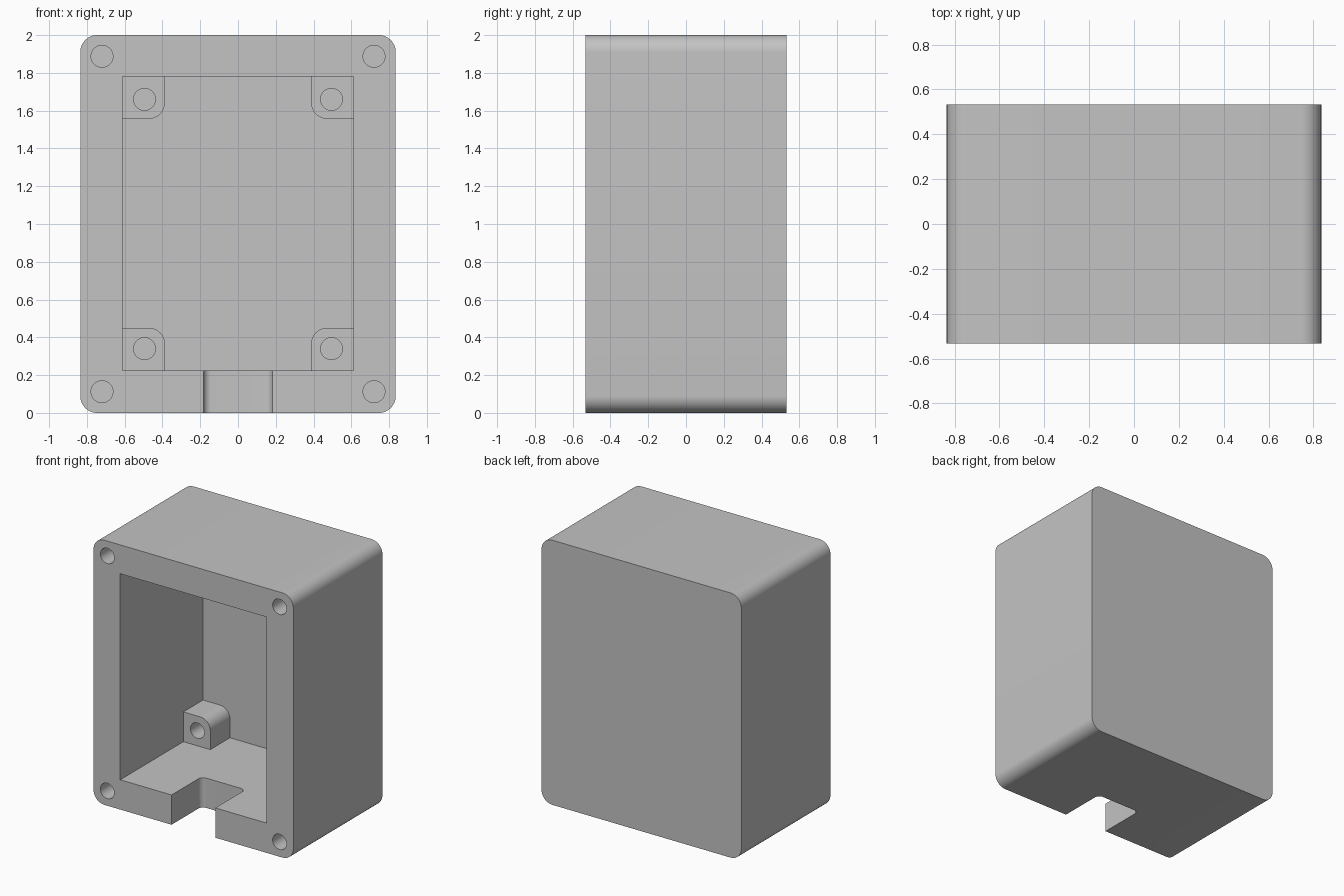
import bpy, bmesh, math
from mathutils import Vector

cube = bpy.data.objects.get("Cube")
if cube:
    bpy.data.objects.remove(cube, do_unlink=True)

# Single grey plastic
grey = bpy.data.materials.new("grey plastic")
grey.use_nodes = True
colour = (0.55, 0.55, 0.55, 1)
grey.diffuse_color = colour
grey.node_tree.nodes["Principled BSDF"].inputs["Base Color"].default_value = colour

HALF_W, HALF_D, HEIGHT = 0.835, 0.532, 2.0
CAV_X, CAV_LOW, CAV_HIGH = 0.612, 0.225, 1.782
CAV_BACK = HALF_D - 0.075
MID = HEIGHT / 2


def rounded_rect(x0, v0, x1, v1, radii, steps=12):
    """Outline with a radius per corner: low-left, low-right, high-right, high-left."""
    pts = []
    corners = [(x0, v0, 1, 1), (x1, v0, -1, 1), (x1, v1, -1, -1), (x0, v1, 1, -1)]
    for i, ((x, v, sx, sv), r) in enumerate(zip(corners, radii)):
        if r == 0:
            pts.append((x, v))
            continue
        for k in range(steps + 1):
            a = math.pi * (1 + i / 2) + math.pi / 2 * k / steps
            pts.append((x + sx * r + r * math.cos(a), v + sv * r + r * math.sin(a)))
    return pts


def circle(x, v, r, n=40):
    return [(x + r * math.cos(2 * math.pi * k / n), v + r * math.sin(2 * math.pi * k / n))
            for k in range(n)]


def prism(name, outline, start, end, axis="Y"):
    """Extrude an outline along Y (outline in x, z) or along Z (outline in x, y)."""
    bm = bmesh.new()
    place = (lambda u, v: (u, start, v)) if axis == "Y" else (lambda u, v: (u, v, start))
    face = bm.faces.new([bm.verts.new(place(u, v)) for u, v in outline])
    grown = bmesh.ops.extrude_face_region(bm, geom=[face])["geom"]
    move = Vector((0, end - start, 0)) if axis == "Y" else Vector((0, 0, end - start))
    bmesh.ops.translate(bm, verts=[g for g in grown if isinstance(g, bmesh.types.BMVert)], vec=move)
    bmesh.ops.recalc_face_normals(bm, faces=bm.faces)
    mesh = bpy.data.meshes.new(name)
    bm.to_mesh(mesh)
    bm.free()
    mesh.materials.append(grey)
    obj = bpy.data.objects.new(name, mesh)
    bpy.context.collection.objects.link(obj)
    return obj


def select(obj):
    bpy.ops.object.select_all(action="DESELECT")
    obj.select_set(True)
    bpy.context.view_layer.objects.active = obj


def cut(obj, cutter):
    cutter.hide_render = True
    select(obj)
    mod = obj.modifiers.new("cut", "BOOLEAN")
    mod.operation, mod.solver, mod.object = "DIFFERENCE", "EXACT", cutter
    bpy.ops.object.modifier_apply(modifier=mod.name)
    bpy.data.objects.remove(cutter, do_unlink=True)


def smooth(obj):
    select(obj)
    bpy.ops.object.shade_smooth_by_angle(angle=math.radians(30))


# Housing with rounded long edges, open at the front
housing = prism("housing", rounded_rect(-HALF_W, 0, HALF_W, HEIGHT, [0.09] * 4), -HALF_D, HALF_D)
cut(housing, prism("cavity_cutter",
                   rounded_rect(-CAV_X, CAV_LOW, CAV_X, CAV_HIGH, [0] * 4), -HALF_D - 0.1, CAV_BACK))

# Cable slot through the bottom wall, rounded at its inner end
cut(housing, prism("slot_cutter",
                   rounded_rect(-0.183, -HALF_D - 0.2, 0.183, -HALF_D + 0.36, [0, 0, 0.04, 0.04]),
                   -0.1, 0.4, "Z"))

places = [(sx, sz, side + "_" + level) for sx, side in ((-1, "right"), (1, "left"))
          for sz, level in ((-1, "lower"), (1, "upper"))]
for sx, sz, label in places:
    # Blind screw hole in the rim
    cut(housing, prism("rim_hole_cutter", circle(sx * 0.72, MID + sz * 0.888, 0.058),
                       -HALF_D - 0.1, -HALF_D + 0.38))

    # Mounting boss in the cavity corner, slightly sunk into the walls
    xs = sorted((sx * 0.387, sx * (CAV_X + 0.004)))
    wall = CAV_HIGH if sz > 0 else CAV_LOW
    zs = sorted((wall + sz * 0.004, wall - sz * 0.225))
    inner = {(-1, -1): 2, (1, -1): 3, (1, 1): 0, (-1, 1): 1}[(sx, sz)]
    radii = [0.085 if i == inner else 0 for i in range(4)]
    boss = prism(label + "_boss", rounded_rect(xs[0], zs[0], xs[1], zs[1], radii),
                 CAV_BACK - 0.235, CAV_BACK + 0.004)
    cut(boss, prism("boss_hole_cutter", circle(sx * 0.495, MID + sz * 0.66, 0.058),
                    CAV_BACK - 0.4, CAV_BACK + 0.1))
    smooth(boss)

smooth(housing)
